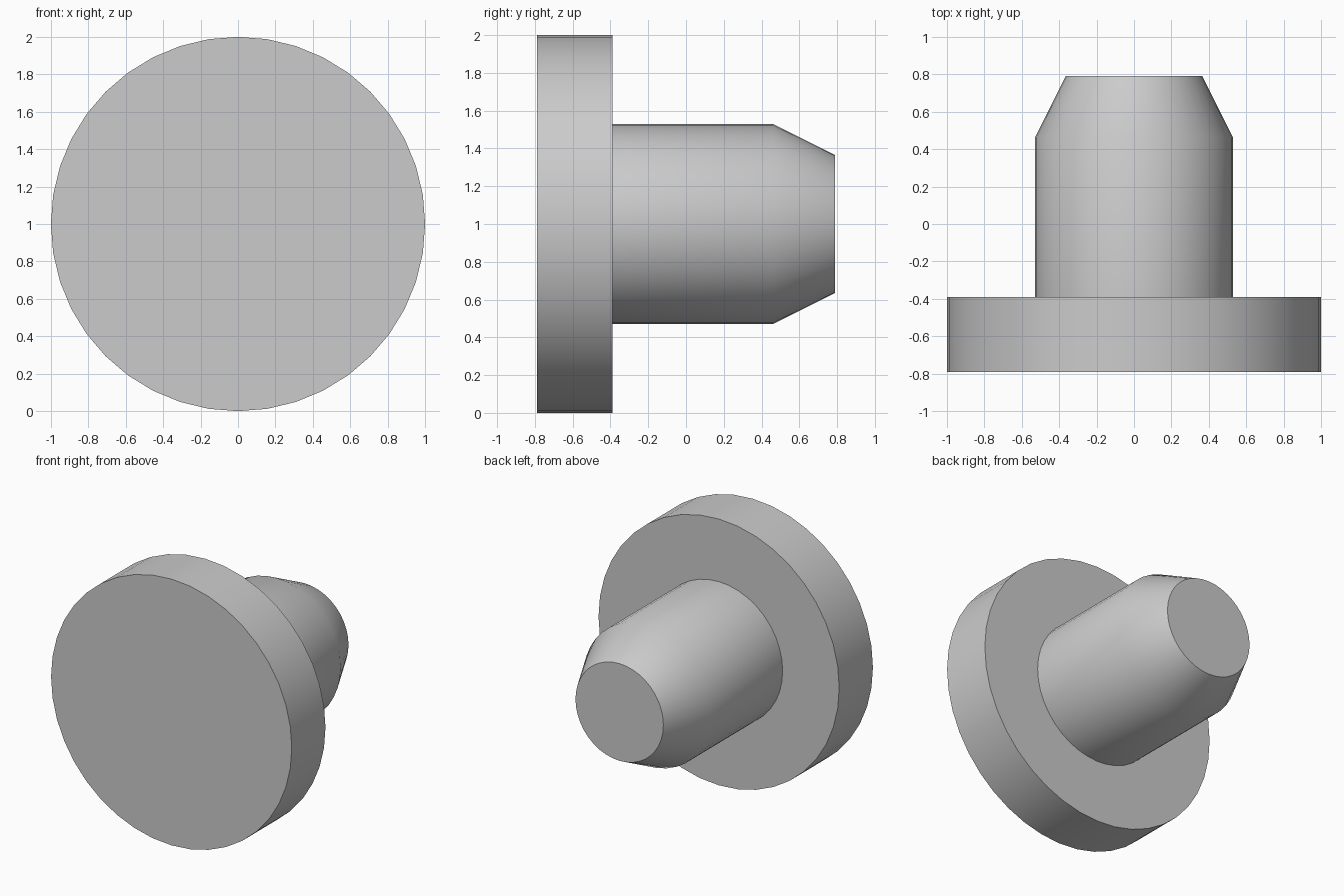
import bpy, bmesh
from math import pi, radians
from mathutils import Matrix, Vector

cube = bpy.data.objects.get("Cube")
if cube:
    bpy.data.objects.remove(cube, do_unlink=True)

SEGMENTS = 40

grey = bpy.data.materials.new("plain grey")
grey.use_nodes = True
grey.diffuse_color = (0.6, 0.6, 0.6, 1)
grey.node_tree.nodes["Principled BSDF"].inputs["Base Color"].default_value = grey.diffuse_color


def lathe(name, profile):
    """Revolve (radius, y) points about the lengthwise axis and cap both ends."""
    bm = bmesh.new()
    rings = []
    for radius, y in profile:
        spin = [Matrix.Rotation(2 * pi * i / SEGMENTS, 3, "Y") for i in range(SEGMENTS)]
        rings.append([bm.verts.new(m @ Vector((radius, y, 0)) + Vector((0, 0, 1))) for m in spin])
    for a, b in zip(rings, rings[1:]):
        for i in range(SEGMENTS):
            j = (i + 1) % SEGMENTS
            bm.faces.new((a[i], a[j], b[j], b[i]))
    bm.faces.new(rings[0])
    bm.faces.new(rings[-1])
    bmesh.ops.recalc_face_normals(bm, faces=bm.faces)
    mesh = bpy.data.meshes.new(name)
    bm.to_mesh(mesh)
    bm.free()
    mesh.materials.append(grey)
    obj = bpy.data.objects.new(name, mesh)
    bpy.context.collection.objects.link(obj)
    bpy.ops.object.select_all(action="DESELECT")
    obj.select_set(True)
    bpy.context.view_layer.objects.active = obj
    bpy.ops.object.shade_smooth_by_angle(angle=radians(30))
    return obj


# One solid plug: wide disc head, straight shank, tapered tip
lathe("flanged_plug", [(1, -0.79), (1, -0.39), (0.53, -0.39), (0.53, 0.46), (0.365, 0.79)])
